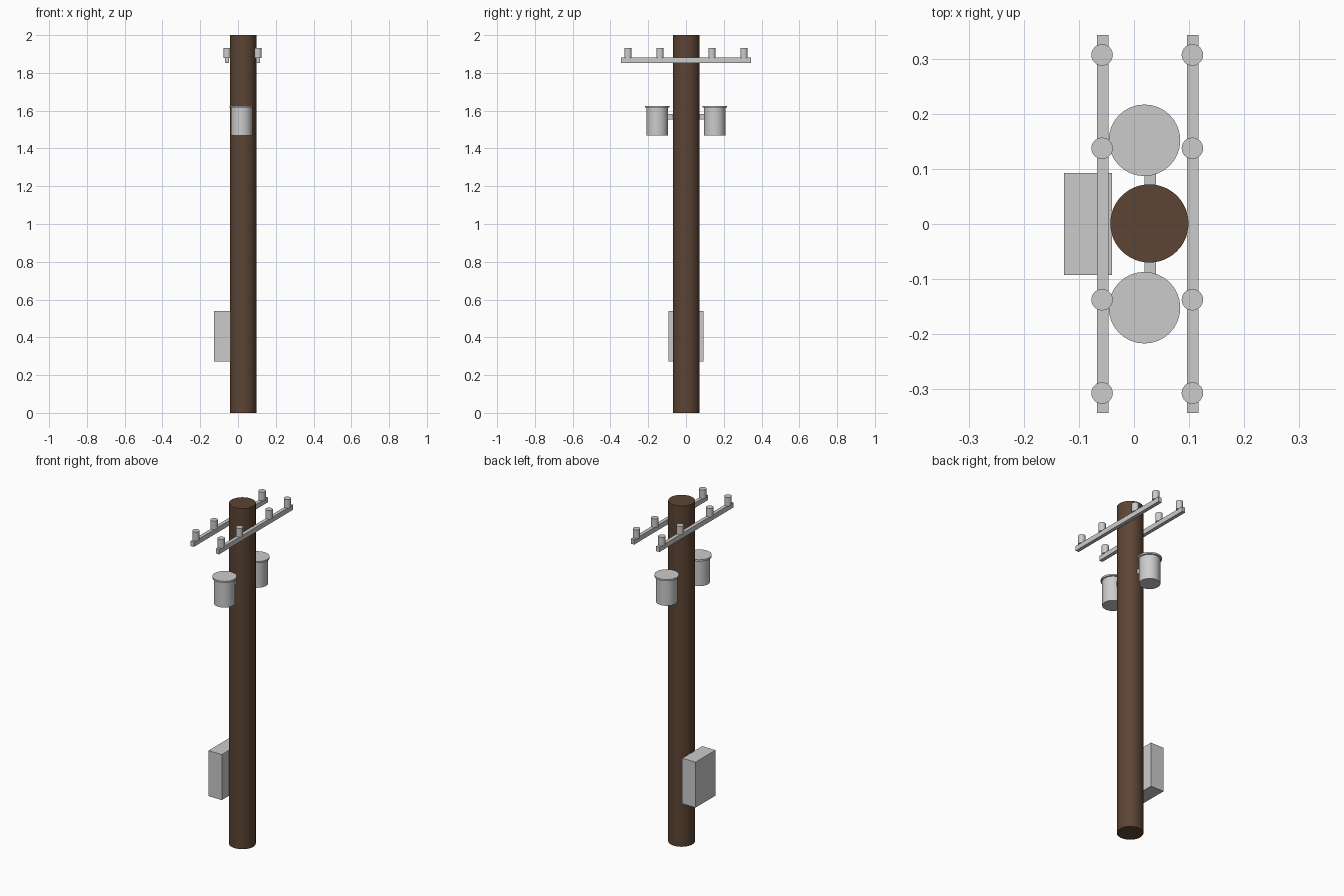
import bpy, math

if "Cube" in bpy.data.objects:
    bpy.data.objects.remove(bpy.data.objects["Cube"])

def finish(o, name, mat=None, smooth=False):
    o.name = name
    if mat:
        o.data.materials.append(mat)
    if smooth:
        bpy.ops.object.shade_smooth_by_angle(angle=math.radians(35))
    return o

def cylinder(name, x, y, r, z0, z1, sides=32, mat=None):
    bpy.ops.mesh.primitive_cylinder_add(vertices=sides, radius=r, depth=z1 - z0,
                                        location=(x, y, (z0 + z1) / 2))
    return finish(bpy.context.object, name, mat, True)

def box(name, x0, x1, y0, y1, z0, z1):
    bpy.ops.mesh.primitive_cube_add(size=1, location=((x0 + x1) / 2, (y0 + y1) / 2, (z0 + z1) / 2))
    o = bpy.context.object
    o.scale = (x1 - x0, y1 - y0, z1 - z0)
    bpy.ops.object.transform_apply(location=False, rotation=False, scale=True)
    return finish(o, name)

wood = bpy.data.materials.new("brown_wood")
wood.diffuse_color = (0.107, 0.058, 0.034, 1)
wood.use_nodes = True
wood.node_tree.nodes["Principled BSDF"].inputs["Base Color"].default_value = wood.diffuse_color

# Pole
cylinder("pole", 0.028, 0.001, 0.071, 0, 2, 48, wood)

# Crossarms on both sides of the pole, four insulators each
for side, x in (("left", -0.057), ("right", 0.107)):
    box(f"crossarm_{side}", x - 0.0105, x + 0.0105, -0.343, 0.343, 1.853, 1.882)
    for i, y in enumerate((-0.307, -0.1375, 0.1375, 0.307)):
        cylinder(f"insulator_{side}_{i + 1}", x - 0.001, y, 0.0195, 1.88, 1.932, 24)

# Transformer cans with lids and brackets
for side, s in (("front", -1), ("back", 1)):
    cylinder(f"transformer_{side}", 0.019, s * 0.152, 0.057, 1.468, 1.618)
    cylinder(f"transformer_lid_{side}", 0.019, s * 0.152, 0.065, 1.616, 1.626)
    ys = sorted((s * 0.06, s * 0.11))
    box(f"transformer_bracket_{side}", 0.019, 0.04, *ys, 1.554, 1.582)

# Control box near the base
box("control_box", -0.127, -0.04, -0.093, 0.093, 0.273, 0.54)
